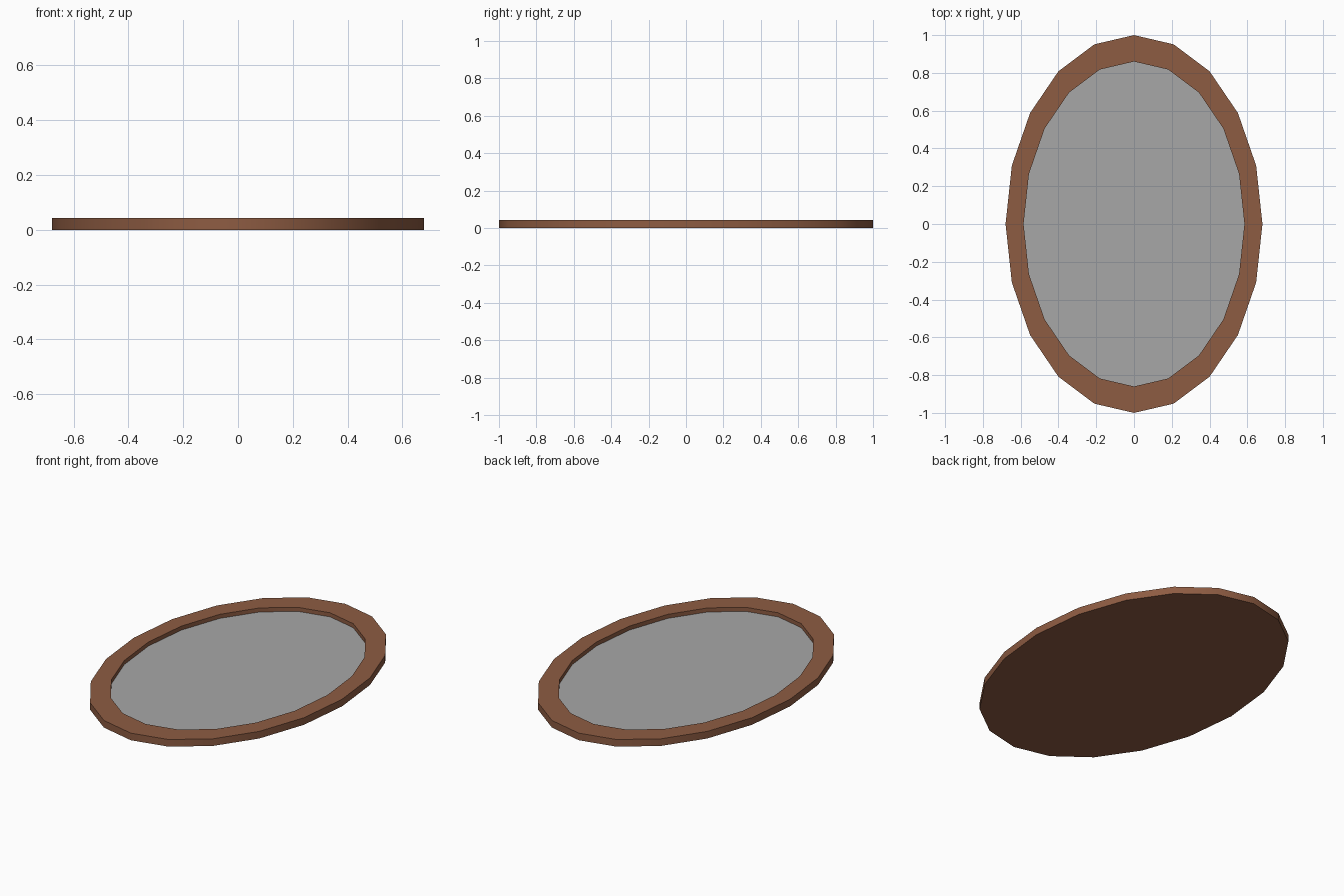
import bpy, bmesh, math

if "Cube" in bpy.data.objects:
    bpy.data.objects.remove(bpy.data.objects["Cube"])

SIDES, RX, RY, H = 20, 0.68, 1.0, 0.042
INNER, GLASS_Z = 0.86, 0.018


def material(name, rgb):
    m = bpy.data.materials.new(name)
    m.diffuse_color = (*rgb, 1)
    m.use_nodes = True
    m.node_tree.nodes["Principled BSDF"].inputs["Base Color"].default_value = m.diffuse_color
    return m


def ring(bm, scale, z):
    return [bm.verts.new((scale * RX * math.cos(2 * math.pi * i / SIDES),
                          scale * RY * math.sin(2 * math.pi * i / SIDES), z))
            for i in range(SIDES)]


def band(bm, a, b):
    for i in range(SIDES):
        j = (i + 1) % SIDES
        bm.faces.new((a[i], a[j], b[j], b[i]))


def finish(bm, name, mat):
    me = bpy.data.meshes.new(name)
    bm.to_mesh(me)
    bm.free()
    me.materials.append(mat)
    ob = bpy.data.objects.new(name, me)
    bpy.context.collection.objects.link(ob)
    bpy.ops.object.select_all(action='DESELECT')
    ob.select_set(True)
    bpy.context.view_layer.objects.active = ob
    bpy.ops.object.shade_smooth_by_angle(angle=math.radians(30))


# Oval frame with closed back, flat rim and recessed inner wall
bm = bmesh.new()
base, top = ring(bm, 1, 0), ring(bm, 1, H)
lip, floor = ring(bm, INNER, H), ring(bm, INNER, GLASS_Z)
bm.faces.new(base[::-1])
band(bm, base, top)
band(bm, top, lip)
band(bm, lip, floor)
finish(bm, "frame", material("brown wood", (0.27, 0.107, 0.055)))

# Mirror glass set in the recess
bm = bmesh.new()
bm.faces.new(ring(bm, INNER, GLASS_Z))
finish(bm, "mirror_glass", material("mirror grey", (0.39, 0.39, 0.39)))
